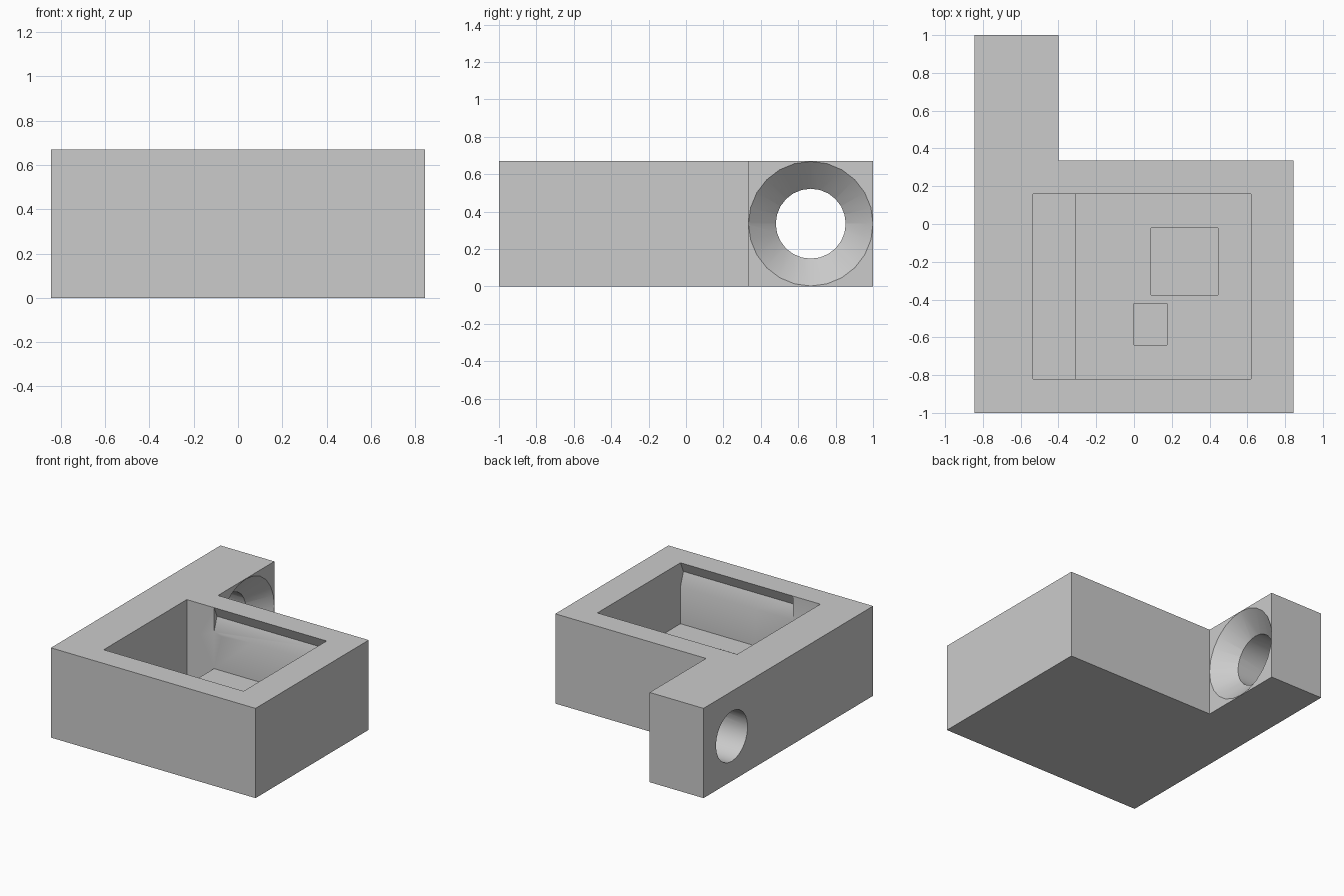
import bpy, bmesh, math
from mathutils import Vector, Matrix

cube = bpy.data.objects.get("Cube")
if cube:
    bpy.data.objects.remove(cube, do_unlink=True)

HEIGHT = 0.67
FLOOR = 0.215
DEEP = 0.09
ABOVE = HEIGHT + 0.1

grey = bpy.data.materials.new("plain grey")
grey.use_nodes = True
colour = (0.6, 0.6, 0.6, 1)
grey.diffuse_color = colour
grey.node_tree.nodes["Principled BSDF"].inputs["Base Color"].default_value = colour


def finish(name, bm):
    bmesh.ops.recalc_face_normals(bm, faces=bm.faces)
    mesh = bpy.data.meshes.new(name)
    bm.to_mesh(mesh)
    bm.free()
    mesh.materials.append(grey)
    obj = bpy.data.objects.new(name, mesh)
    bpy.context.collection.objects.link(obj)
    return obj


def prism(name, points, direction):
    """Extrude a closed outline along a direction."""
    bm = bmesh.new()
    face = bm.faces.new([bm.verts.new(p) for p in points])
    ext = bmesh.ops.extrude_face_region(bm, geom=[face])
    moved = [g for g in ext["geom"] if isinstance(g, bmesh.types.BMVert)]
    bmesh.ops.translate(bm, verts=moved, vec=Vector(direction))
    return finish(name, bm)


def box(name, x0, x1, y0, y1, z0, z1):
    outline = [(x0, y0, z0), (x1, y0, z0), (x1, y1, z0), (x0, y1, z0)]
    return prism(name, outline, (0, 0, z1 - z0))


def cone_x(name, x0, x1, r0, r1, y, z):
    """Round cutter along x, radius r0 at x0 and r1 at x1."""
    bm = bmesh.new()
    place = Matrix.Translation(((x0 + x1) / 2, y, z)) @ Matrix.Rotation(math.pi / 2, 4, "Y")
    bmesh.ops.create_cone(bm, cap_ends=True, segments=24, radius1=r0,
                          radius2=r1, depth=x1 - x0, matrix=place)
    return finish(name, bm)


# L-shaped block: square housing with a mounting arm at the back
outline = [(-0.845, -1), (0.845, -1), (0.845, 0.335), (-0.40, 0.335), (-0.40, 1), (-0.845, 1)]
body = prism("housing", [(x, y, 0) for x, y in outline], (0, 0, HEIGHT))

# Main pocket with a snap groove along the front and back walls
mid, half = -0.33, 0.49
side = [(half, ABOVE), (half, HEIGHT), (half + 0.035, 0.592), (half, 0.49), (half, FLOOR)]
profile = side + [(-y, z) for y, z in reversed(side)]
cutters = [prism("pocket_cutter", [(-0.31, mid + y, z) for y, z in profile], (0.93, 0, 0))]

# Plain pocket end, its deeper trench and two recesses in the floor
y0, y1 = mid - half, mid + half
cutters += [
    box("pocket_end_cutter", -0.535, 0, y0, y1, FLOOR, ABOVE),
    box("trench_cutter", -0.535, -0.31, y0, y1, DEEP, ABOVE),
    box("large_recess_cutter", 0.09, 0.445, -0.375, -0.02, DEEP, 0.4),
    box("small_recess_cutter", 0, 0.175, -0.64, -0.42, DEEP, 0.4),
]

# Bolt hole through the arm with a wide countersink
cy, cz = 0.667, HEIGHT / 2
slope = (0.333 - 0.187) / 0.133
cutters += [
    cone_x("bolt_hole_cutter", -1, -0.45, 0.187, 0.187, cy, cz),
    cone_x("countersink_cutter", -0.533, -0.40 + 0.001, 0.187, 0.333 + 0.001 * slope, cy, cz),
]

bpy.context.view_layer.objects.active = body
for cutter in cutters:
    cutter.hide_render = True
    cut = body.modifiers.new(cutter.name, "BOOLEAN")
    cut.operation = "DIFFERENCE"
    cut.solver = "EXACT"
    cut.object = cutter
    bpy.ops.object.modifier_apply(modifier=cut.name)
for cutter in cutters:
    bpy.data.objects.remove(cutter, do_unlink=True)

# Smooth the round parts, keep the block edges sharp
bpy.ops.object.select_all(action="DESELECT")
body.select_set(True)
bpy.ops.object.shade_smooth_by_angle(angle=math.radians(30))
